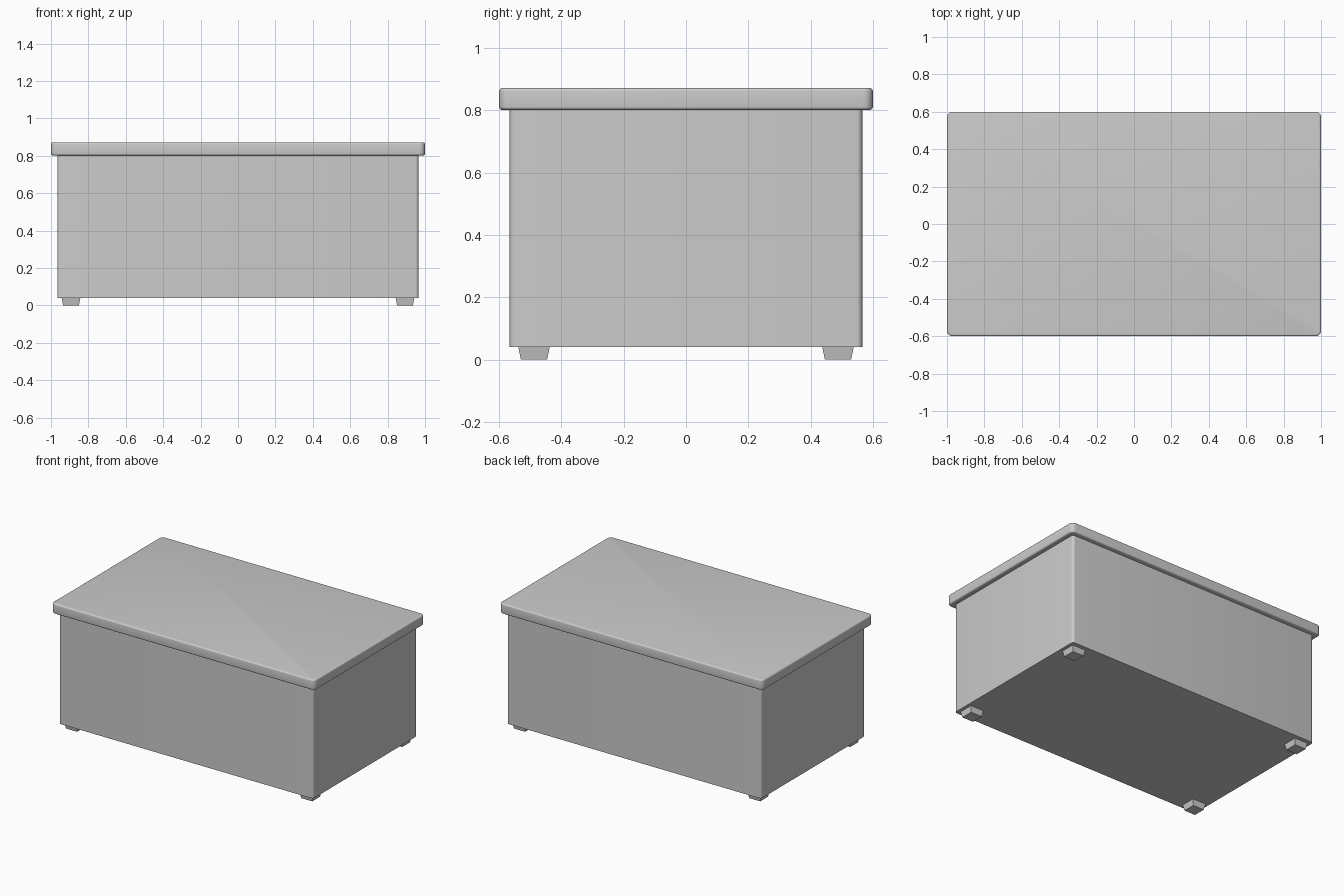
import bpy, bmesh

if "Cube" in bpy.data.objects:
    bpy.data.objects.remove(bpy.data.objects["Cube"])


def box(name, sx, sy, z0, z1, corner, edge=0.0):
    """Box with rounded vertical corners and optional rounded rims."""
    bm = bmesh.new()
    bmesh.ops.create_cube(bm, size=1)
    for v in bm.verts:
        v.co = (v.co.x * sx, v.co.y * sy, z0 if v.co.z < 0 else z1)
    upright = [e for e in bm.edges if abs(e.verts[0].co.z - e.verts[1].co.z) > 1e-4]
    bmesh.ops.bevel(bm, geom=upright, offset=corner, segments=6, profile=0.5, affect='EDGES')
    if edge:
        rims = [e for e in bm.edges if abs(e.verts[0].co.z - e.verts[1].co.z) < 1e-4]
        bmesh.ops.bevel(bm, geom=rims, offset=edge, segments=4, profile=0.5, affect='EDGES')
    bmesh.ops.recalc_face_normals(bm, faces=bm.faces)
    return finish(name, bm, True)


def finish(name, bm, smooth=False):
    me = bpy.data.meshes.new(name)
    bm.to_mesh(me)
    bm.free()
    ob = bpy.data.objects.new(name, me)
    bpy.context.collection.objects.link(ob)
    if smooth:
        bpy.ops.object.select_all(action='DESELECT')
        ob.select_set(True)
        bpy.context.view_layer.objects.active = ob
        bpy.ops.object.shade_smooth_by_angle(angle=0.7)
    return ob


# Chest body and overhanging lid
box("chest_body", 1.932, 1.132, 0.04, 0.802, 0.018)
box("lid", 2.0, 1.2, 0.802, 0.872, 0.03, 0.01)

# Four tapered feet
for sx, side in ((-1, "left"), (1, "right")):
    for sy, end in ((-1, "front"), (1, "back")):
        bm = bmesh.new()
        bmesh.ops.create_cube(bm, size=1)
        for v in bm.verts:
            top = v.co.z > 0
            w = 0.1 if top else 0.084
            v.co = (sx * 0.893 + v.co.x * w, sy * 0.488 + v.co.y * w, 0.04 if top else 0)
        finish(f"{end}_{side}_foot", bm)
